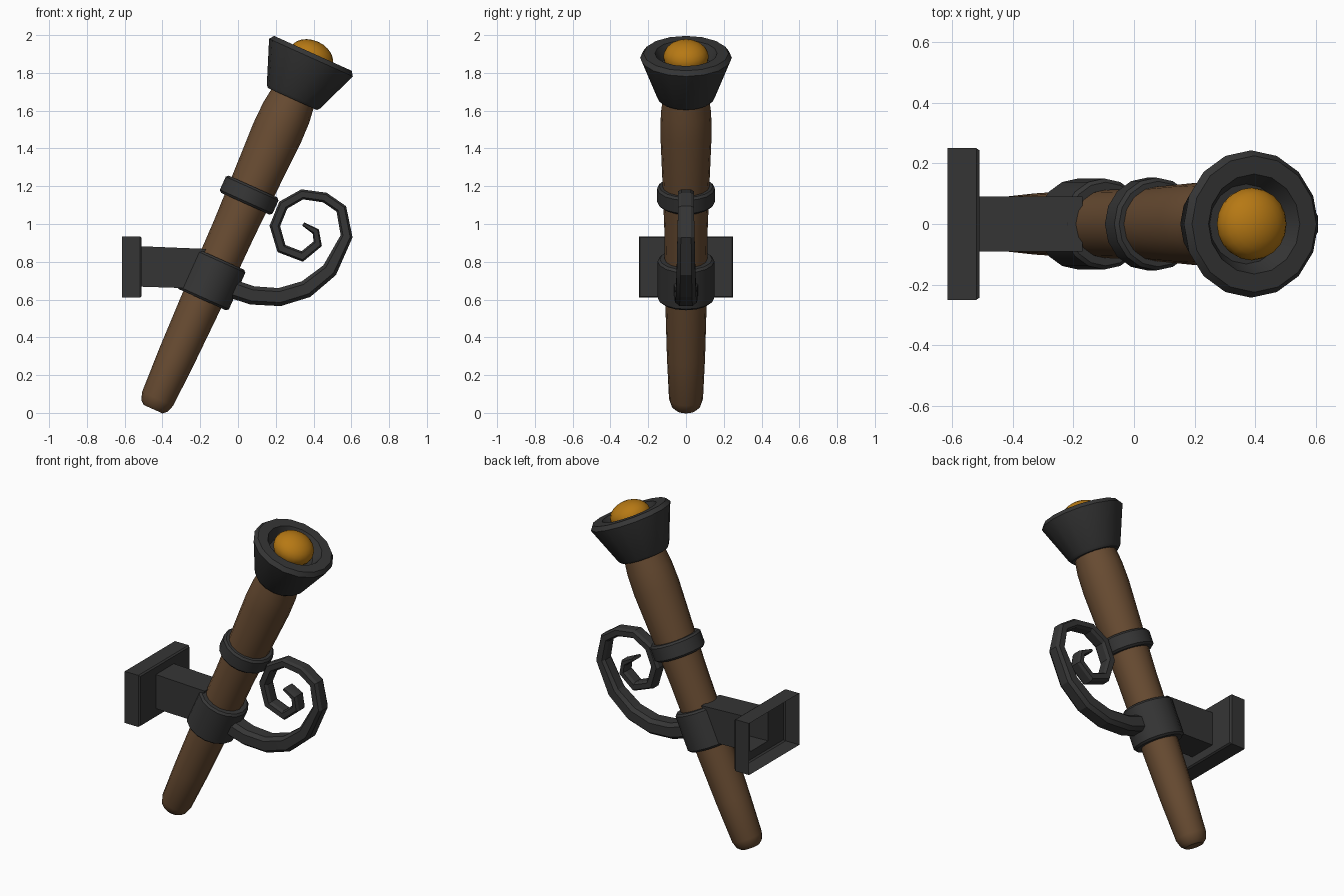
import bpy, bmesh, math
from mathutils import Matrix, Vector

if "Cube" in bpy.data.objects:
    bpy.data.objects.remove(bpy.data.objects["Cube"])


def material(name, rgb):
    m = bpy.data.materials.new(name)
    m.diffuse_color = (*rgb, 1)
    m.use_nodes = True
    m.node_tree.nodes["Principled BSDF"].inputs["Base Color"].default_value = m.diffuse_color
    return m


IRON = material("dark_iron", (0.036, 0.036, 0.036))
WOOD = material("brown_wood", (0.14, 0.072, 0.032))
EMBER = material("orange_ember", (0.47, 0.19, 0.007))

# Tilted axis of the torch, measured from the foot of the handle
AXIS = Matrix.Translation((-0.45, 0, 0.02)) @ Matrix.Rotation(math.radians(24.2), 4, 'Y')


def finish(bm, name, mat, angle=35):
    bmesh.ops.recalc_face_normals(bm, faces=bm.faces)
    me = bpy.data.meshes.new(name)
    bm.to_mesh(me)
    bm.free()
    ob = bpy.data.objects.new(name, me)
    me.materials.append(mat)
    bpy.context.collection.objects.link(ob)
    bpy.ops.object.select_all(action='DESELECT')
    ob.select_set(True)
    bpy.context.view_layer.objects.active = ob
    bpy.ops.object.shade_smooth_by_angle(angle=math.radians(angle))
    return ob


def loft(name, rings, mat, cap_start=False, cap_end=False, closed=False, angle=35):
    """Bridge a series of point rings with quads."""
    bm = bmesh.new()
    vs = [[bm.verts.new(p) for p in ring] for ring in rings]
    n = len(vs[0])
    pairs = list(zip(vs, vs[1:])) + ([(vs[-1], vs[0])] if closed else [])
    for a, b in pairs:
        for i in range(n):
            j = (i + 1) % n
            bm.faces.new((a[i], a[j], b[j], b[i]))
    if cap_start:
        bm.faces.new(vs[0])
    if cap_end:
        bm.faces.new(vs[-1])
    return finish(bm, name, mat, angle)


def lathe(name, profile, mat, sides=16, **kw):
    """Revolve (distance along axis, radius) pairs about the torch axis."""
    rings = []
    for s, r in profile:
        rings.append([AXIS @ Vector((r * math.cos(a), r * math.sin(a), s))
                      for a in (2 * math.pi * i / sides for i in range(sides))])
    return loft(name, rings, mat, **kw)


def collar(name, middle, height, radius):
    h, b = height / 2, 0.012
    lathe(name, [(middle - h, 0.1), (middle - h, radius - b), (middle - h + b, radius),
                 (middle + h - b, radius), (middle + h, radius - b), (middle + h, 0.1)],
          IRON, closed=True)


# Wooden handle
lathe("handle", [(0, 0.055), (0.02, 0.077), (0.06, 0.09), (0.3, 0.101), (0.6, 0.109),
                 (1.05, 0.115), (1.3, 0.124), (1.6, 0.136), (1.72, 0.133), (1.9, 0.11)],
      WOOD, cap_start=True, cap_end=True)

# Iron collars
collar("lower_collar", 0.753, 0.235, 0.15)
collar("upper_collar", 1.242, 0.1, 0.153)

# Flared cup with a recess
lathe("cup", [(1.80, 0.11), (1.80, 0.142), (1.815, 0.155), (2.04, 0.243), (2.065, 0.225),
              (2.065, 0.165), (2.0, 0.132), (2.0, 0.06)],
      IRON, cap_start=True, cap_end=True)

# Glowing ember
bm = bmesh.new()
bmesh.ops.create_uvsphere(bm, u_segments=20, v_segments=12, radius=1)
bm.transform(AXIS @ Matrix.Translation((0, 0, 2.045)) @ Matrix.Diagonal((0.12, 0.12, 0.087, 1)))
finish(bm, "ember", EMBER, 60)


# Wall plate and arm: one open-backed shell
def rect(x_low, x_high, hw, z0, z1):
    return [(x_low, -hw, z0), (x_low, hw, z0), (x_high, hw, z1), (x_high, -hw, z1)]


loft("wall_bracket", [rect(-0.615, -0.615, 0.25, 0.61, 0.935),
                      rect(-0.52, -0.52, 0.25, 0.61, 0.935),
                      rect(-0.51, -0.51, 0.243, 0.617, 0.928),
                      rect(-0.51, -0.51, 0.09, 0.668, 0.882),
                      rect(-0.26, -0.17, 0.09, 0.66, 0.868)],
     IRON, cap_end=True, angle=25)

# Scroll: tapered chamfered bar along a spiral (x, z, half thickness)
SPIRAL = [(-0.07, 0.67, .05), (0.075, 0.622, .049), (0.22, 0.613, .048), (0.36, 0.655, .047),
          (0.485, 0.755, .042), (0.575, 0.935, .032), (0.547, 1.08, .029), (0.46, 1.14, .027),
          (0.34, 1.157, .027), (0.24, 1.10, .028), (0.195, 0.99, .028), (0.23, 0.87, .028),
          (0.34, 0.828, .028), (0.422, 0.895, .025), (0.412, 0.96, .02), (0.345, 1.0, .01)]
rings = []
for k, (x, z, t) in enumerate(SPIRAL):
    p, q = SPIRAL[max(k - 1, 0)], SPIRAL[min(k + 1, len(SPIRAL) - 1)]
    d = Vector((q[0] - p[0], 0, q[1] - p[1])).normalized()
    side = Vector((d.z, 0, -d.x))
    w = 0.064 - 0.022 * min(k / 6, 1)          # half width across y
    section = [(1, .6), (.6, 1), (-.6, 1), (-1, .6), (-1, -.6), (-.6, -1), (.6, -1), (1, -.6)]
    rings.append([Vector((x, 0, z)) + side * (a * t) + Vector((0, b * w, 0)) for a, b in section])
loft("scroll", rings, IRON, cap_start=True, cap_end=True, angle=20)
